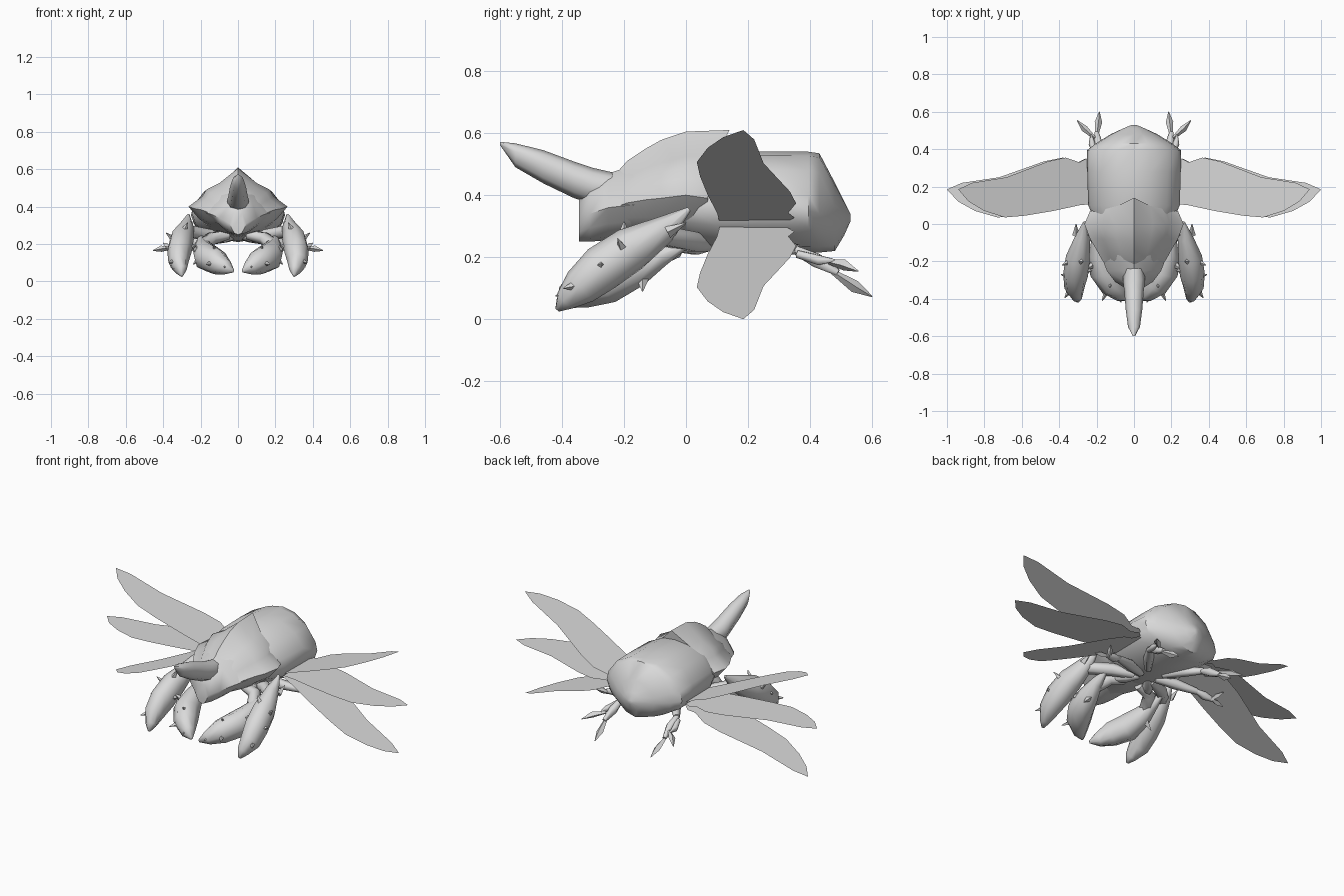
import bpy, bmesh, math
from mathutils import Vector

grey = bpy.data.materials.new("shell grey")
grey.diffuse_color = (0.7, 0.7, 0.7, 1)


def finish(name, bm, smooth=45):
    bmesh.ops.recalc_face_normals(bm, faces=bm.faces)
    me = bpy.data.meshes.new(name)
    bm.to_mesh(me)
    bm.free()
    me.materials.append(grey)
    ob = bpy.data.objects.new(name, me)
    bpy.context.collection.objects.link(ob)
    if smooth:
        bpy.ops.object.select_all(action='DESELECT')
        ob.select_set(True)
        bpy.context.view_layer.objects.active = ob
        bpy.ops.object.shade_smooth_by_angle(angle=math.radians(smooth))
    return ob


def skin(name, rings, smooth=45):
    """Join rings of points into a closed skin."""
    bm = bmesh.new()
    vs = [[bm.verts.new(p) for p in r] for r in rings]
    n = len(vs[0])
    for a, b in zip(vs, vs[1:]):
        for i in range(n):
            j = (i + 1) % n
            bm.faces.new((a[i], a[j], b[j], b[i]))
    bm.faces.new(vs[0])
    bm.faces.new(vs[-1])
    return finish(name, bm, smooth)


def body(name, sections, half, lean=0.0, smooth=45):
    """Loft along y. section = (y, half width, top, middle, bottom);
    half = right half profile as (side, height -1..1)."""
    prof = half + [(-u, v) for u, v in reversed(half) if u > 0]
    rings = []
    for k, (y, w, zt, zm, zb) in enumerate(sections):
        ring = []
        for u, v in prof:
            z = zm + v * (zt - zm if v > 0 else zm - zb)
            ring.append((u * w, y + (lean * max(v, 0) ** 2 if k == 0 else 0), z))
        rings.append(ring)
    return skin(name, rings, smooth)


def limb(name, pts, radii, s=1, sides=6, flat=1.0):
    """Tapered tube through points; flat scales its thickness."""
    pts = [Vector((p[0] * s, p[1], p[2])) for p in pts]
    rings = []
    for i, p in enumerate(pts):
        d = (pts[min(i + 1, len(pts) - 1)] - pts[max(i - 1, 0)]).normalized()
        a = d.cross(Vector((0, 0, 1))).normalized()
        b = a.cross(d)
        rings.append([p + radii[i] * (math.cos(t) * a * flat + math.sin(t) * b)
                      for t in (2 * math.pi * k / sides for k in range(sides))])
    return skin(name, rings, 62)


# abdomen under the wing cases
body("abdomen", [
    (0.00, .20, .50, .36, .24), (0.10, .245, .54, .36, .215),
    (0.28, .25, .54, .36, .21), (0.395, .25, .54, .35, .215),
    (0.43, .205, .535, .34, .215), (0.48, .125, .44, .335, .22),
    (0.51, .06, .38, .33, .27), (0.53, .012, .34, .33, .315)],
    [(0, 1), (.35, .93), (.72, .68), (.95, .27), (1, 0), (.92, -.4), (.5, -.85), (0, -1)])

# ridged thorax shield
body("thorax_shield", [
    (0.07, .235, .61, .39, .24), (0.0, .265, .605, .40, .24),
    (-0.08, .235, .578, .39, .245),
    (-0.13, .205, .55, .385, .25), (-0.19, .172, .51, .375, .26),
    (-0.23, .145, .465, .36, .26)],
    [(0, 1), (.38, .61), (.64, .44), (.72, .27), (1, 0), (.78, -.42), (.45, -.82), (0, -1)],
    lean=0.07)

# head wedge with cheeks
body("head", [
    (-0.16, .18, .50, .37, .265), (-0.25, .145, .47, .36, .255),
    (-0.31, .10, .44, .34, .25), (-0.345, .045, .39, .31, .25)],
    [(0, 1), (.5, .7), (1, 0), (.72, -.5), (.4, -.9), (0, -1)])

# horn sweeping forward
body("horn", [
    (-0.20, .05, .465, .41, .36), (-0.30, .06, .488, .43, .37),
    (-0.36, .052, .508, .455, .39), (-0.46, .044, .545, .50, .438),
    (-0.55, .032, .567, .54, .49), (-0.60, .006, .572, .568, .562)],
    [(0, 1), (.7, .7), (1, 0), (.7, -.7), (0, -1)], smooth=62)

# wings: one outline, three tilts on each side
WING = [(.0, .11), (.10, .10), (.25, .07), (.41, .045), (.53, .035), (.65, .07),
        (.74, .12), (.80, .185), (.72, .22), (.52, .25), (.28, .335), (.18, .355),
        (.10, .33), (.06, .35), (.0, .31)]
for s, side in ((1, "right"), (-1, "left")):
    for label, ang in (("upper", 22.4), ("middle", 0), ("lower", -22.4)):
        c, t = math.cos(math.radians(ang)), math.sin(math.radians(ang))
        bm = bmesh.new()
        bm.faces.new([bm.verts.new((s * (.2 + r * c), y, .305 + r * t)) for r, y in WING])
        finish(f"{label}_wing_{side}", bm, smooth=0)

    # outer foreleg claw
    limb(f"outer_claw_{side}",
         [(.265, .01, .355), (.275, -.07, .29), (.30, -.18, .225), (.312, -.27, .165),
          (.318, -.34, .105), (.305, -.39, .06), (.30, -.415, .03)],
         [.008, .045, .073, .076, .062, .035, .008], s, 8, .88)
    # inner foreleg claw, folded towards the middle
    limb(f"inner_claw_{side}",
         [(.20, .0, .24), (.195, -.08, .205), (.185, -.16, .165), (.165, -.25, .13),
          (.115, -.33, .105), (.065, -.38, .075), (.025, -.405, .055)],
         [.012, .035, .06, .078, .07, .042, .008], s, 8, .95)
    # fore arms joining the claws to the body
    limb(f"outer_arm_{side}", [(.06, .07, .24), (.17, .02, .25), (.27, -.08, .27)],
         [.025, .036, .035], s)
    limb(f"inner_arm_{side}", [(.05, -.02, .25), (.14, -.04, .23), (.19, -.13, .19)],
         [.028, .036, .038], s)
    # hip joints under the thorax
    limb(f"fore_hip_{side}", [(.03, .08, .24), (.08, .03, .238), (.13, -.05, .24)],
         [.02, .034, .022], s)
    # thorns on the claws
    for i, (p, q) in enumerate([
            ((.34, -.20, .22), (.385, -.22, .26)), ((.35, -.28, .17), (.39, -.27, .18)),
            ((.29, -.20, .27), (.27, -.20, .315)), ((.26, -.25, .18), (.225, -.25, .19)),
            ((.31, -.06, .28), (.31, 0, .31)), ((.27, -.07, .29), (.235, -.05, .32)),
            ((.34, -.35, .11), (.37, -.395, .10)), ((.22, -.22, .17), (.25, -.24, .20)),
            ((.12, -.30, .15), (.13, -.34, .19)), ((.14, -.35, .10), (.17, -.41, .09)),
            ((.08, -.37, .09), (.07, -.42, .075)), ((.20, -.14, .13), (.24, -.14, .09))]):
        limb(f"claw_thorn_{i + 1}_{side}", [p, q], [.02, .002], s, 4)

    # middle leg with toes
    limb(f"middle_thigh_{side}", [(.05, .12, .23), (.16, .16, .22), (.28, .20, .20)],
         [.022, .030, .018], s)
    limb(f"middle_shin_{side}", [(.27, .20, .20), (.32, .21, .185), (.38, .22, .175)],
         [.012, .024, .012], s)
    limb(f"middle_toe_out_{side}", [(.37, .22, .175), (.41, .21, .175), (.455, .21, .165)],
         [.008, .017, .002], s, 4)
    limb(f"middle_toe_up_{side}", [(.36, .22, .17), (.38, .25, .19), (.40, .28, .205)],
         [.008, .015, .002], s, 4)

    # hind leg with toes
    limb(f"hind_thigh_{side}", [(.05, .18, .23), (.12, .27, .235), (.19, .36, .225)],
         [.022, .030, .018], s)
    limb(f"hind_shin_{side}", [(.185, .34, .23), (.19, .42, .19), (.20, .49, .15)],
         [.014, .026, .012], s)
    limb(f"hind_shin_spur_{side}", [(.20, .36, .21), (.225, .43, .19), (.23, .48, .19)],
         [.014, .018, .004], s)
    limb(f"hind_toe_inner_{side}", [(.20, .47, .155), (.19, .545, .105), (.185, .60, .073)],
         [.008, .020, .002], s, 4)
    limb(f"hind_toe_outer_{side}", [(.21, .46, .185), (.265, .51, .175), (.305, .555, .155)],
         [.008, .018, .002], s, 4)
